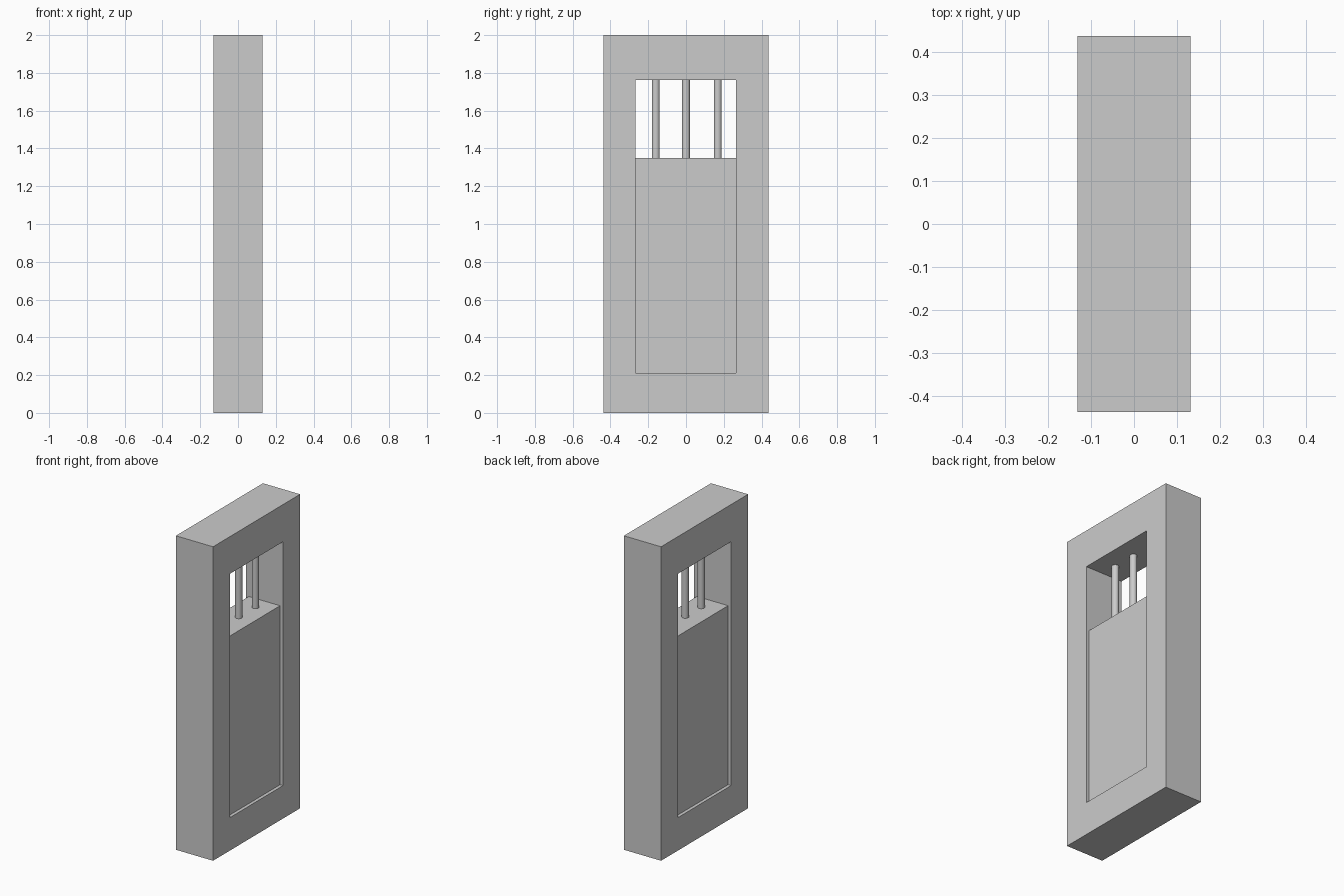
import bpy, bmesh

if "Cube" in bpy.data.objects:
    bpy.data.objects.remove(bpy.data.objects["Cube"])

# Shared measurements (y spans and z spans of the doorway)
OUT_Y, OUT_Z = (-0.438, 0.438), (0.0, 2.0)
IN_Y, IN_Z = (-0.267, 0.266), (0.21, 1.763)
HALF_DEPTH, PANEL_HALF = 0.131, 0.11
SILL = 1.35


def add_object(name, bm):
    bmesh.ops.recalc_face_normals(bm, faces=bm.faces)
    mesh = bpy.data.meshes.new(name)
    bm.to_mesh(mesh)
    bm.free()
    obj = bpy.data.objects.new(name, mesh)
    bpy.context.collection.objects.link(obj)
    return obj


def rect(bm, x, ys, zs):
    return [bm.verts.new((x, y, z)) for y, z in
            ((ys[0], zs[0]), (ys[1], zs[0]), (ys[1], zs[1]), (ys[0], zs[1]))]


# Surrounding frame: a rectangular ring
bm = bmesh.new()
loops = [rect(bm, -HALF_DEPTH, OUT_Y, OUT_Z), rect(bm, HALF_DEPTH, OUT_Y, OUT_Z),
         rect(bm, HALF_DEPTH, IN_Y, IN_Z), rect(bm, -HALF_DEPTH, IN_Y, IN_Z)]
for k in range(4):
    a, b = loops[k], loops[(k + 1) % 4]
    for i in range(4):
        j = (i + 1) % 4
        bm.faces.new((a[i], a[j], b[j], b[i]))
add_object("frame", bm)

# Recessed lower panel
bm = bmesh.new()
back = rect(bm, -PANEL_HALF, IN_Y, (IN_Z[0], SILL))
front = rect(bm, PANEL_HALF, IN_Y, (IN_Z[0], SILL))
bm.faces.new(back)
bm.faces.new(front)
for i in range(4):
    j = (i + 1) % 4
    bm.faces.new((back[i], back[j], front[j], front[i]))
add_object("lower_panel", bm)

# Three round window bars
for i, y in enumerate((-0.16, 0.0, 0.168)):
    bpy.ops.mesh.primitive_cylinder_add(
        vertices=32, radius=0.021, depth=IN_Z[1] - SILL,
        location=(0.005, y, (IN_Z[1] + SILL) / 2))
    bar = bpy.context.object
    bar.name = f"window_bar_{i + 1}"
    bpy.ops.object.shade_smooth_by_angle()
